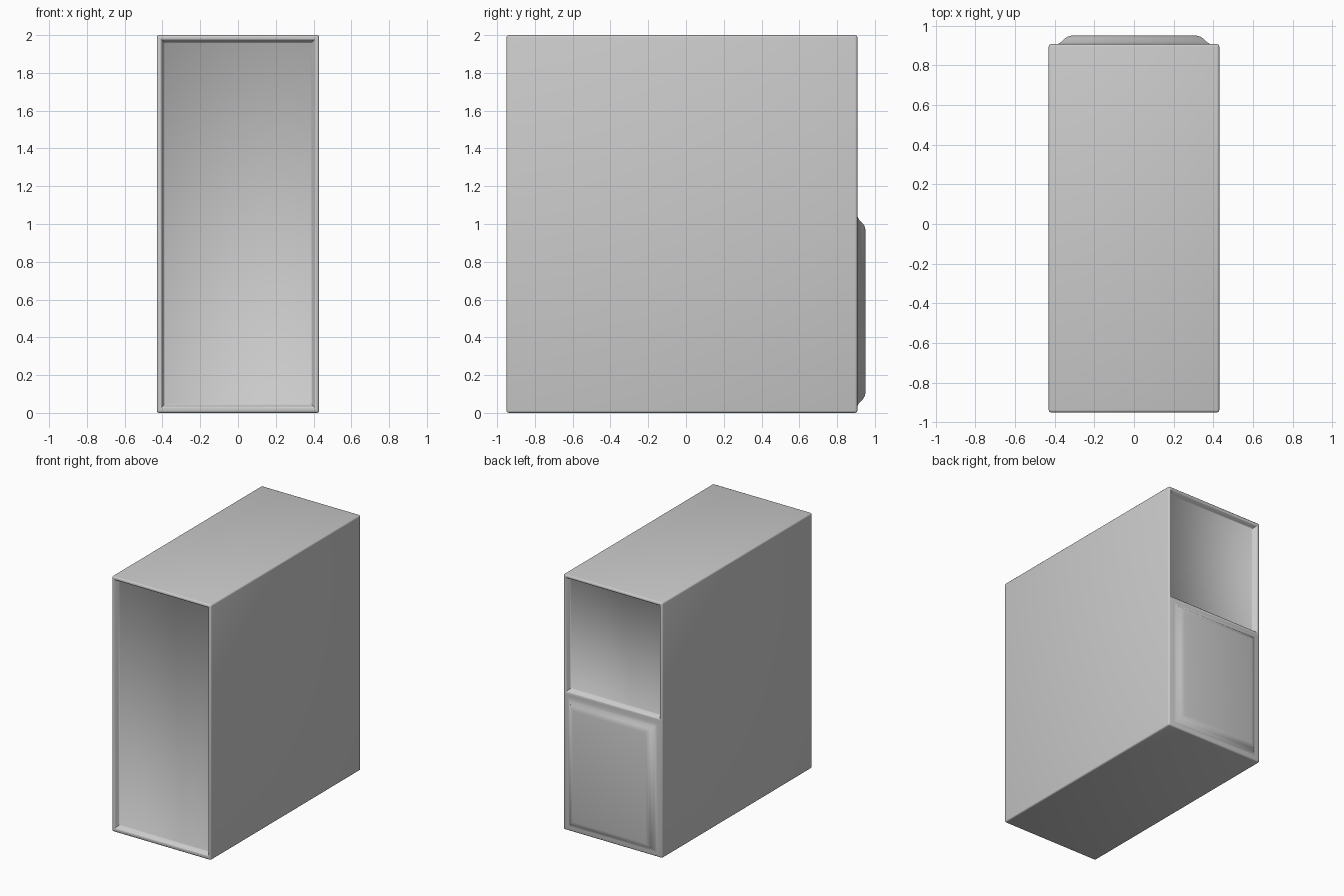
import bpy, bmesh, math

if "Cube" in bpy.data.objects:
    bpy.data.objects.remove(bpy.data.objects["Cube"], do_unlink=True)

W, FRONT, BACK, H = 0.43, -0.95, 0.907, 2.0
SPLIT = 1.06

grey = bpy.data.materials.new("plain grey")
grey.use_nodes = True
colour = (0.6, 0.6, 0.6, 1)
grey.diffuse_color = colour
grey.node_tree.nodes["Principled BSDF"].inputs["Base Color"].default_value = colour

bm = bmesh.new()


def step(face, half_width, low, high, y):
    """Add a ring inside a face and move the inner face to the given rectangle."""
    bmesh.ops.inset_individual(bm, faces=[face], thickness=0.001)
    mid = face.calc_center_median()
    for v in face.verts:
        v.co = (math.copysign(half_width, v.co.x), y, high if v.co.z > mid.z else low)


def recess(face, low, high, y, inward):
    """Sunk panel with a rounded sloping rim."""
    for inset, depth in ((0.020, 0.0), (0.027, 0.008), (0.036, 0.032), (0.043, 0.04)):
        step(face, W - inset, low + inset, high - inset, y + inward * depth)


def end_face(direction):
    faces = [f for f in bm.faces if f.normal.y * direction > 0.99]
    return max(faces, key=lambda f: f.calc_area())


# Outer box with softened edges
bmesh.ops.create_cube(bm, size=1)
for v in bm.verts:
    v.co = (v.co.x * 2 * W, BACK if v.co.y > 0 else FRONT, (v.co.z + 0.5) * H)
bmesh.ops.bevel(bm, geom=bm.edges[:], offset=0.012, segments=3, profile=0.5, affect='EDGES')
bm.normal_update()

# Sunk front panel
recess(end_face(-1), 0.005, H, FRONT, 1)

# Back split into an upper and a lower field
back = end_face(1)
bmesh.ops.bisect_plane(bm, geom=[back] + back.edges[:] + back.verts[:],
                       plane_co=(0, 0, SPLIT), plane_no=(0, 0, 1))
bm.normal_update()
fields = sorted((f for f in bm.faces if f.normal.y > 0.99),
                key=lambda f: f.calc_area())[-2:]
lower, upper = sorted(fields, key=lambda f: f.calc_center_median().z)

# Sunk upper panel
recess(upper, SPLIT, H, BACK, -1)

# Raised lower panel with a curved shoulder
for inset, rise in ((0.0, 0.0), (0.018, 0.010), (0.038, 0.030), (0.05, 0.038), (0.07, 0.043)):
    step(lower, 0.385 - inset, 0.035 + inset, 1.04 - inset, BACK + rise)

mesh = bpy.data.meshes.new("cabinet_body")
bm.to_mesh(mesh)
bm.free()
mesh.materials.append(grey)
body = bpy.data.objects.new("cabinet_body", mesh)
bpy.context.collection.objects.link(body)

# Smooth the rounded rims, keep steep corners crisp
bpy.ops.object.select_all(action='DESELECT')
body.select_set(True)
bpy.context.view_layer.objects.active = body
bpy.ops.object.shade_smooth_by_angle(angle=math.radians(50))
